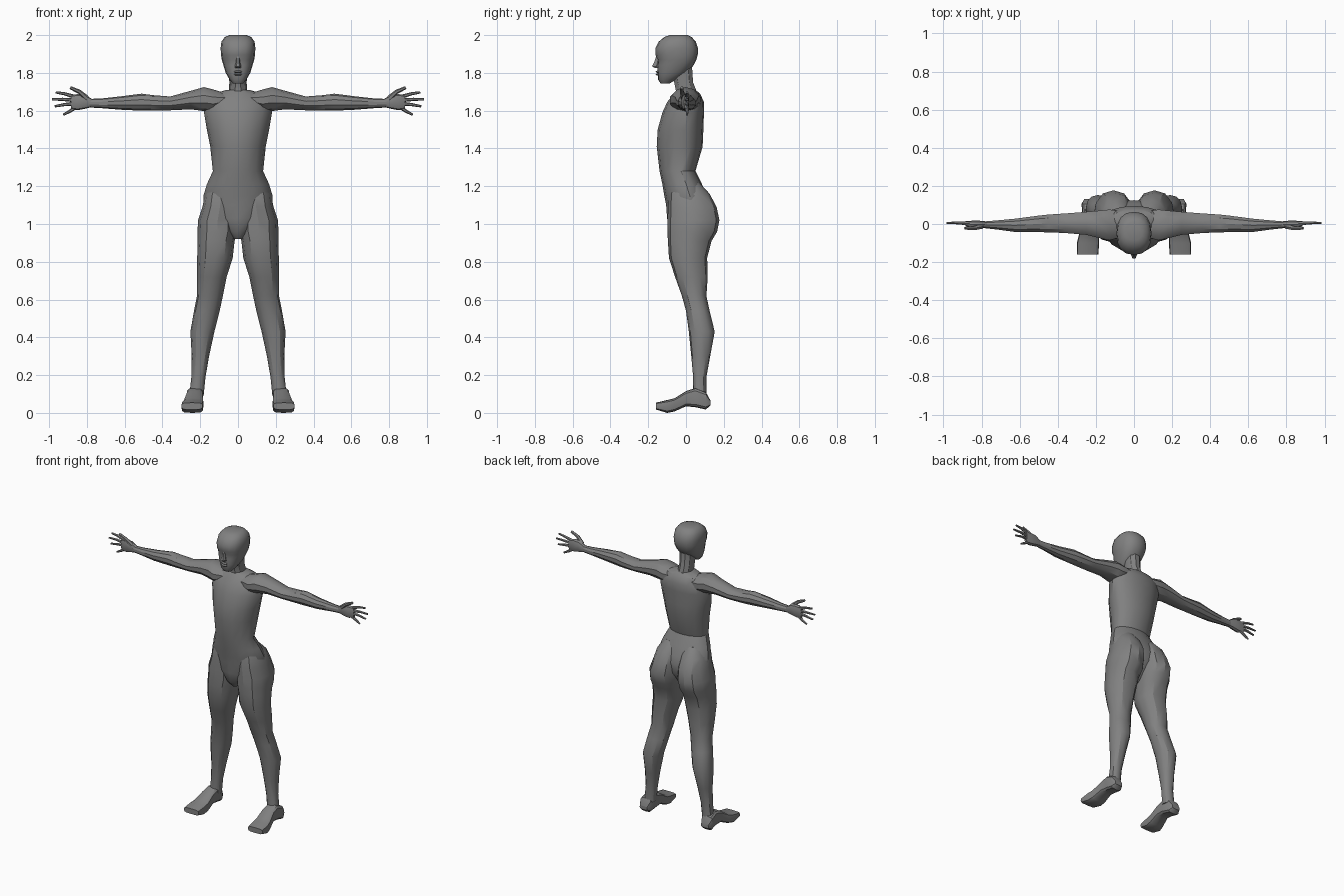
import bpy, bmesh, math
from mathutils import Vector

grey = bpy.data.materials.new("plain grey")
grey.diffuse_color = (0.22, 0.22, 0.22, 1)


def finish(name, bm, mirror=False, angle=32):
    bmesh.ops.recalc_face_normals(bm, faces=bm.faces)
    me = bpy.data.meshes.new(name)
    bm.to_mesh(me)
    bm.free()
    me.materials.append(grey)
    me.polygons.foreach_set("use_smooth", [True] * len(me.polygons))
    me.set_sharp_from_angle(angle=math.radians(angle))
    ob = bpy.data.objects.new(name, me)
    bpy.context.collection.objects.link(ob)
    if mirror:
        ob.modifiers.new("mirror", 'MIRROR').use_mirror_merge = False
    return ob


def loft(name, axis, rings, n=12, power=2.0, mid=0.5, mirror=False, angle=32):
    """Rings are (position, u0, u1, v0, v1); mid is where along v the ring is widest."""
    bm = bmesh.new()
    loops = []
    for t, u0, u1, v0, v1 in rings:
        uc, vc = (u0 + u1) / 2, v0 + (v1 - v0) * mid
        loop = []
        for i in range(n):
            a = 2 * math.pi * i / n
            c, s = math.cos(a), math.sin(a)
            u = uc + (u1 - u0) / 2 * math.copysign(abs(c) ** (2 / power), c)
            v = vc + (v1 - vc if s > 0 else vc - v0) * math.copysign(abs(s) ** (2 / power), s)
            co = {'z': (u, v, t), 'x': (t, v, u), 'y': (u, t, v)}[axis]
            loop.append(bm.verts.new(co))
        loops.append(loop)
    for a, b in zip(loops, loops[1:]):
        for i in range(n):
            j = (i + 1) % n
            bm.faces.new((a[i], a[j], b[j], b[i]))
    bm.faces.new(loops[0])
    bm.faces.new(loops[-1])
    return finish(name, bm, mirror, angle)


def sym(rows):
    return [(z, -w, w, a, b) for z, w, a, b in rows]


# Torso, from the crotch to the base of the neck
loft("torso", 'z', sym([
    (0.92, 0.025, -0.05, 0.03), (0.96, 0.07, -0.085, 0.07),
    (1.03, 0.15, -0.10, 0.12), (1.10, 0.18, -0.105, 0.125), (1.15, 0.183, -0.115, 0.11),
    (1.21, 0.165, -0.125, 0.085), (1.28, 0.133, -0.14, 0.05), (1.41, 0.147, -0.155, 0.088),
    (1.50, 0.165, -0.15, 0.092), (1.59, 0.18, -0.125, 0.095), (1.645, 0.175, -0.10, 0.095),
    (1.69, 0.13, -0.065, 0.075), (1.71, 0.06, -0.05, 0.05)]), n=16, mid=0.6)

# Neck
loft("neck", 'z', sym([
    (1.64, 0.045, -0.075, 0.07), (1.70, 0.048, -0.055, 0.06), (1.75, 0.046, -0.065, 0.04),
    (1.83, 0.05, -0.08, 0.035)]), n=10)

# Head
loft("head", 'z', sym([
    (1.745, 0.028, -0.135, -0.085), (1.765, 0.045, -0.148, -0.05), (1.80, 0.065, -0.15, 0.005),
    (1.84, 0.077, -0.152, 0.04), (1.87, 0.086, -0.150, 0.055), (1.895, 0.09, -0.162, 0.062),
    (1.93, 0.092, -0.162, 0.064), (1.965, 0.088, -0.145, 0.052), (1.99, 0.07, -0.115, 0.03),
    (2.0, 0.045, -0.085, 0.01)]), n=16, power=2.4)

# Nose and lips
loft("nose", 'z', sym([
    (1.825, 0.016, -0.165, -0.13), (1.835, 0.017, -0.184, -0.13),
    (1.855, 0.011, -0.172, -0.13), (1.895, 0.007, -0.158, -0.13)]), n=6)
for z in (1.792, 1.806):
    loft("lip", 'z', sym([(z - 0.007, 0.018, -0.152, -0.12), (z, 0.024, -0.162, -0.12),
                          (z + 0.007, 0.018, -0.152, -0.12)]), n=8)

# Legs with buttocks, hip down to ankle
loft("leg", 'z', [
    (1.22, 0.02, 0.13, -0.07, 0.07), (1.16, 0.006, 0.175, -0.09, 0.125),
    (1.09, 0.003, 0.188, -0.095, 0.162), (1.02, 0.003, 0.212, -0.098, 0.177),
    (0.96, 0.005, 0.214, -0.098, 0.165), (0.91, 0.018, 0.214, -0.096, 0.135),
    (0.82, 0.028, 0.216, -0.09, 0.112), (0.72, 0.06, 0.217, -0.058, 0.115),
    (0.62, 0.08, 0.217, -0.022, 0.108), (0.54, 0.097, 0.233, 0.0, 0.125),
    (0.43, 0.125, 0.252, 0.015, 0.152), (0.30, 0.153, 0.245, 0.028, 0.128),
    (0.19, 0.172, 0.247, 0.038, 0.108), (0.09, 0.182, 0.258, 0.035, 0.108)],
    n=12, power=2.2, mirror=True)

# Feet, heel to toe
loft("foot", 'y', [
    (0.13, 0.205, 0.262, 0.04, 0.065), (0.105, 0.192, 0.275, 0.018, 0.11),
    (0.05, 0.185, 0.272, 0.03, 0.132), (0.0, 0.185, 0.275, 0.035, 0.115),
    (-0.06, 0.182, 0.29, 0.008, 0.078), (-0.10, 0.183, 0.30, 0.0, 0.068),
    (-0.16, 0.187, 0.30, 0.018, 0.054)], n=12, power=4, mirror=True)

# Arms, shoulder to wrist
loft("arm", 'x', [
    (0.06, 1.63, 1.69, -0.07, 0.07), (0.13, 1.595, 1.712, -0.09, 0.08),
    (0.18, 1.598, 1.725, -0.078, 0.074), (0.25, 1.607, 1.705, -0.06, 0.067),
    (0.36, 1.602, 1.675, -0.05, 0.058), (0.45, 1.60, 1.682, -0.046, 0.052),
    (0.51, 1.60, 1.69, -0.045, 0.045), (0.62, 1.605, 1.676, -0.044, 0.03),
    (0.72, 1.613, 1.665, -0.03, 0.02), (0.79, 1.617, 1.662, -0.022, 0.014)],
    n=10, mirror=True)

# Palms
loft("palm", 'x', [
    (0.77, 1.62, 1.66, -0.02, 0.014), (0.81, 1.61, 1.685, -0.025, 0.018),
    (0.85, 1.602, 1.688, -0.024, 0.018), (0.885, 1.61, 1.68, -0.01, 0.015)],
    n=10, power=2.6, mirror=True)


# Fingers and thumb as bent tapering tubes
def finger(name, points, radius):
    bm = bmesh.new()
    pts = [Vector((x, y, z)) for x, y, z in points]
    loops = []
    for k, p in enumerate(pts):
        d = (pts[min(k + 1, len(pts) - 1)] - pts[max(k - 1, 0)]).normalized()
        side = d.cross(Vector((0, 1, 0))).normalized()
        up = side.cross(d)
        r = radius * (1 - 0.45 * k / (len(pts) - 1))
        loops.append([bm.verts.new(p + r * (side * math.cos(a) + up * math.sin(a)))
                      for a in (math.tau * i / 6 for i in range(6))])
    for a, b in zip(loops, loops[1:]):
        for i in range(6):
            bm.faces.new((a[i], a[i - 1], b[i - 1], b[i]))
    bm.faces.new(loops[-1])
    finish(name, bm, True, 50)


finger("thumb", [(0.80, -0.012, 1.665), (0.84, -0.022, 1.70), (0.888, -0.022, 1.722)], 0.015)
for name, base, mid, tip in (
        ("index_finger", 1.672, (0.92, 1.69), (0.965, 1.697)),
        ("middle_finger", 1.655, (0.93, 1.66), (0.985, 1.66)),
        ("ring_finger", 1.638, (0.92, 1.632), (0.97, 1.623)),
        ("little_finger", 1.618, (0.89, 1.597), (0.925, 1.578))):
    finger(name, [(0.86, 0.002, base), (mid[0], 0.006, mid[1]), (tip[0], 0.005, tip[1])], 0.011)
